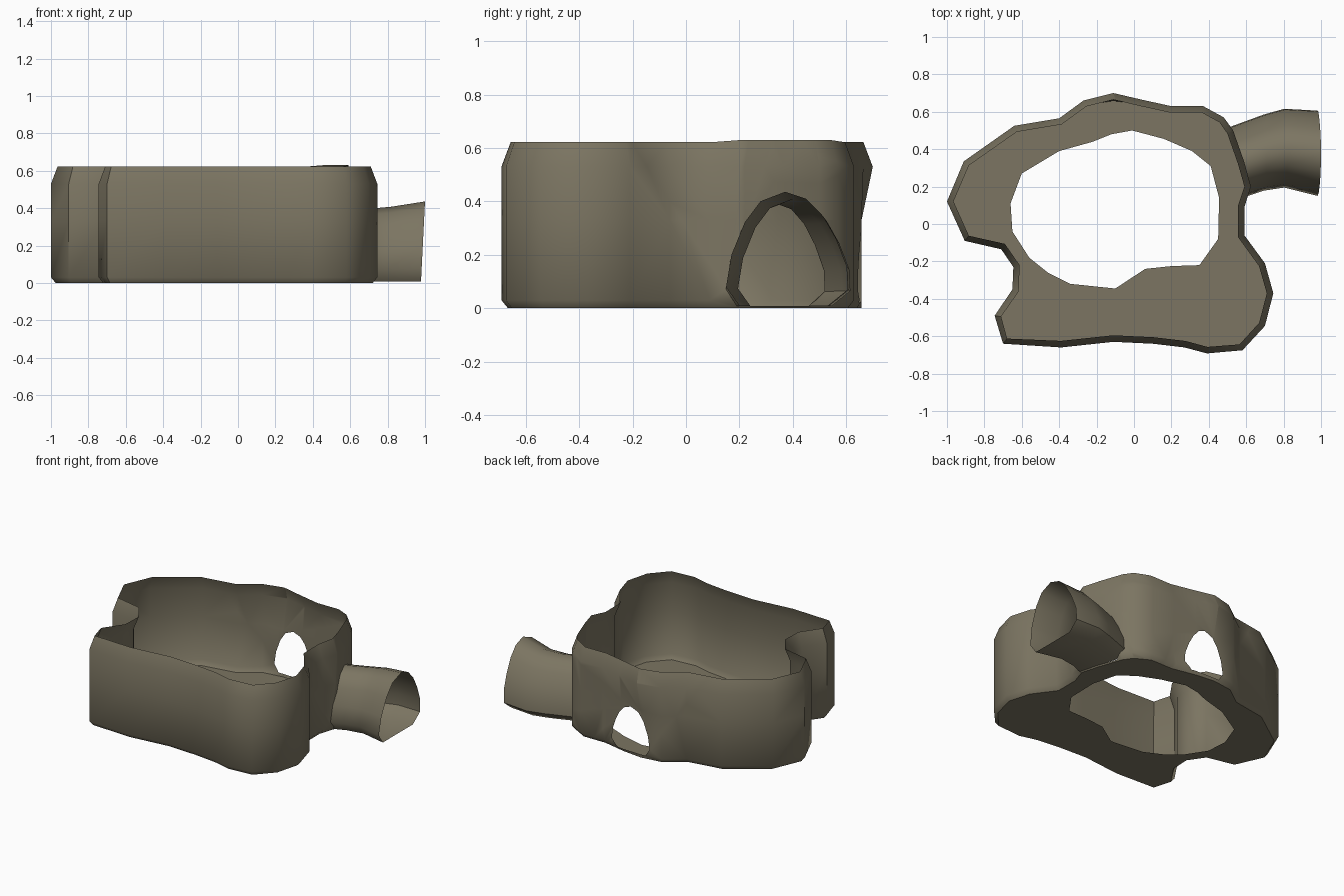
import bpy
import bmesh
import math
from mathutils import Vector

cube = bpy.data.objects.get("Cube")
if cube:
    bpy.data.objects.remove(cube, do_unlink=True)

stone = bpy.data.materials.new("brown_grey_stone")
stone.use_nodes = True
COLOUR = (0.2, 0.178, 0.122, 1)
stone.diffuse_color = COLOUR
stone.node_tree.nodes["Principled BSDF"].inputs["Base Color"].default_value = COLOUR

# Plan of the outer wall, counter-clockwise
WALL = [(-.70, -.64), (-.39, -.66), (-.11, -.63), (.1, -.64), (.27, -.66), (.39, -.692),
        (.58, -.675), (.7, -.545), (.745, -.37), (.7, -.21), (.59, -.06), (.59, .09),
        (.625, .2), (.59, .33), (.53, .5), (.48, .57), (.37, .63), (.2, .63),
        (.04, .665), (-.11, .70), (-.27, .66), (-.4, .565), (-.64, .525), (-.91, .335),
        (-1, .12), (-.905, -.09), (-.71, -.135), (-.645, -.23), (-.65, -.35), (-.745, -.49)]
# Plan of the gap in the floor
GAP = [(-.66, .11), (-.65, -.04), (-.56, -.18), (-.46, -.26), (-.34, -.32), (-.1, -.345),
       (.06, -.24), (.2, -.225), (.35, -.22), (.45, -.08), (.455, .14), (.41, .31),
       (.31, .39), (.16, .455), (-.01, .5), (-.12, .48), (-.22, .44), (-.4, .39), (-.6, .27)]
# Arch outline: across in -1..1, up in 0..1
ARCH = [(-.78, .02), (-1, .18), (-.91, .46), (-.69, .74), (-.43, .92), (-.03, 1),
        (.32, .94), (.58, .8), (.8, .6), (.98, .36), (1, .16), (.67, .02)]


def inset(points, d):
    """Move each corner of a closed plan inward by about d."""
    result = []
    for i, p in enumerate(points):
        a, b, c = Vector(points[i - 1]), Vector(p), Vector(points[(i + 1) % len(points)])
        t = (b - a).normalized() + (c - b).normalized()
        t.normalize()
        result.append((b.x - t.y * d, b.y + t.x * d))
    return result


def arch(lo, hi, height, base=0.0):
    mid, half = (lo + hi) / 2, (hi - lo) / 2
    return [(mid + u * half, base + v * (height - base)) for u, v in ARCH]


def bridge(bm, a, b, closed=True):
    for i in range(len(a)):
        j = (i + 1) % len(a)
        bm.faces.new((a[i], a[j], b[j], b[i]))


def cut_opening(bm, outline, across, depth, start):
    """Cut a convex outline through the faces beyond start on the depth axis."""
    centre = sum((Vector(p) for p in outline), Vector((0, 0))) / len(outline)
    planes = []

    def inside(face):
        c = face.calc_center_median()
        return c[depth] > start and all((c - co).dot(no) < 0 for co, no in planes)

    for i, p in enumerate(outline):
        q = outline[(i + 1) % len(outline)]
        co, no = Vector((0, 0, p[1])), Vector((0, 0, q[0] - p[0]))
        co[across] = p[0]
        no[across] = p[1] - q[1]
        no.normalize()
        mid = Vector((0, 0, centre.y))
        mid[across] = centre.x
        if (mid - co).dot(no) > 0:
            no = -no
        faces = [f for f in bm.faces if inside(f)]
        geom = set(faces)
        for f in faces:
            geom.update(f.edges)
            geom.update(f.verts)
        bmesh.ops.bisect_plane(bm, geom=list(geom), dist=1e-5, plane_co=co, plane_no=no)
        planes.append((co, no))
    bmesh.ops.delete(bm, geom=[f for f in bm.faces if inside(f)], context='FACES')


def finish(bm, name):
    mesh = bpy.data.meshes.new(name)
    bm.to_mesh(mesh)
    bm.free()
    mesh.materials.append(stone)
    obj = bpy.data.objects.new(name, mesh)
    bpy.context.collection.objects.link(obj)
    bpy.ops.object.select_all(action='DESELECT')
    obj.select_set(True)
    bpy.context.view_layer.objects.active = obj
    bpy.ops.object.shade_smooth_by_angle(angle=math.radians(45))
    return obj


# Cave walls: stacked rings, tucked in at the foot and the rim
bm = bmesh.new()
rings = []
for z, d in ((0, .025), (.03, 0), (.33, 0), (.53, 0), (.622, .035)):
    ring = []
    for x, y in inset(WALL, d):
        if z < .4:
            y = min(y, .658)
        lift = .008 if z > .6 and x > .4 and y > .15 else 0
        ring.append(bm.verts.new((x, y, z + lift)))
    rings.append(ring)
for low, high in zip(rings, rings[1:]):
    bridge(bm, low, high)

# Back doorway and tunnel mouth
MOUTH = arch(.15, .52, .395)
cut_opening(bm, arch(-.18, .12, .335, .015), 0, 1, .45)
cut_opening(bm, MOUTH, 1, 0, .45)
finish(bm, "cave_wall")

# Cave floor with its ragged gap
bm = bmesh.new()
edges = []
foot = [(x, min(y, .658)) for x, y in inset(WALL, .025)]
for plan in (foot, GAP):
    vs = [bm.verts.new((x, y, 0)) for x, y in plan]
    edges += [bm.edges.new((vs[i - 1], vs[i])) for i in range(len(vs))]
bmesh.ops.triangle_fill(bm, use_beauty=True, use_dissolve=False, edges=edges, normal=(0, 0, 1))
finish(bm, "cave_floor")


# Side tunnel: arch sections lofted from the wall outward
def wall_x(y):
    side = WALL[11:16]
    for (x0, y0), (x1, y1) in zip(side, side[1:]):
        if y <= y1:
            return x0 + (x1 - x0) * (y - y0) / (y1 - y0)
    return side[-1][0]


bm = bmesh.new()
loops = [[bm.verts.new((wall_x(y) - (.015 if z < .03 else 0), y, z)) for y, z in MOUTH]]
for x, lo, hi, h in ((.69, .178, .585, .398), (.8, .195, .616, .408), (.978, .15, .606, .436)):
    loops.append([bm.verts.new((x + .05 * z, y, z)) for y, z in arch(lo, hi, h)])
for a, b in zip(loops, loops[1:]):
    bridge(bm, a, b)
bmesh.ops.recalc_face_normals(bm, faces=bm.faces[:])
finish(bm, "side_tunnel")
